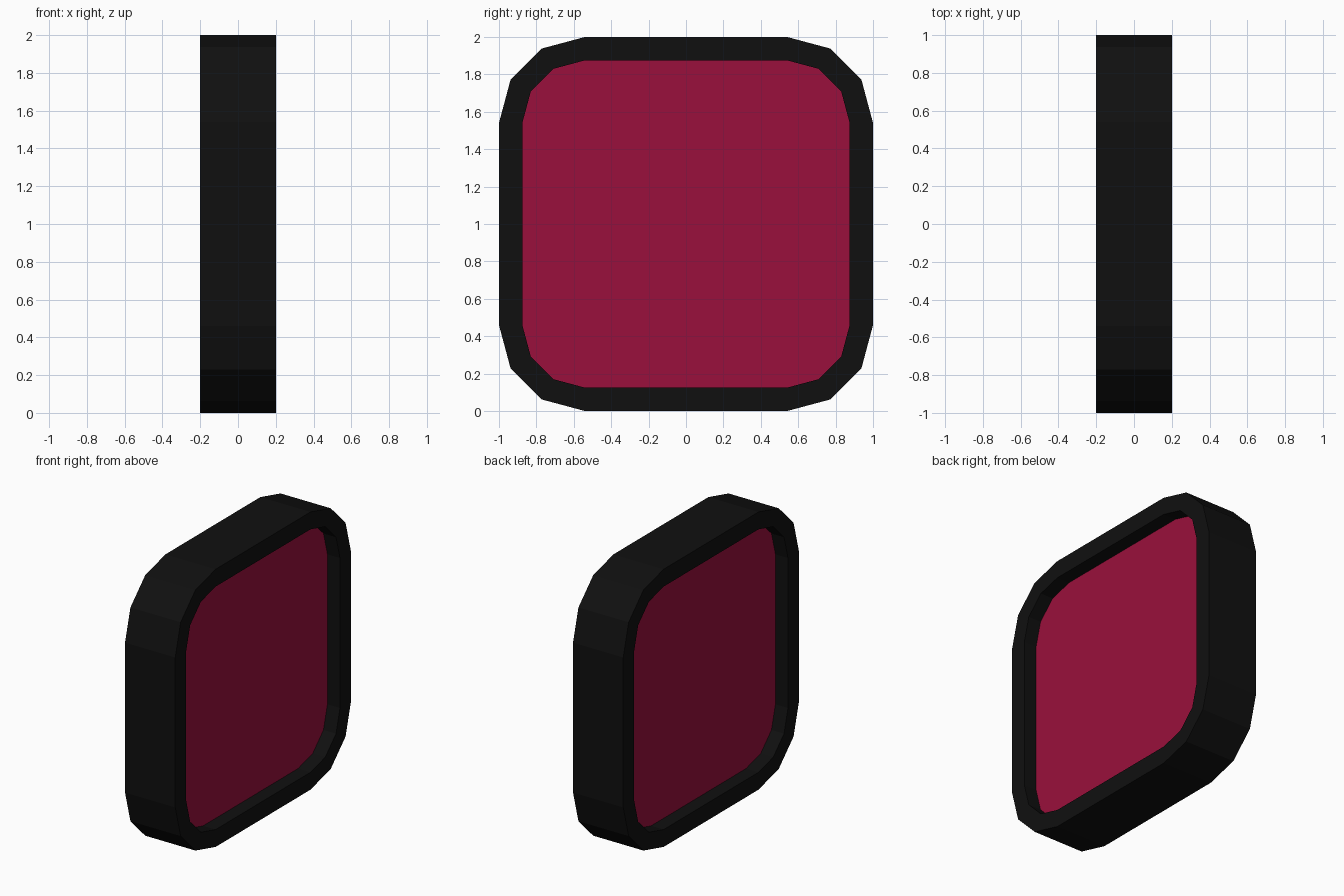
import bpy, bmesh, math

if "Cube" in bpy.data.objects:
    bpy.data.objects.remove(bpy.data.objects["Cube"])

STRAIGHT = 0.54   # corner arc centre, measured from the middle
MID_Z = 1.0


def material(name, color):
    m = bpy.data.materials.new(name)
    m.diffuse_color = color
    m.use_nodes = True
    m.node_tree.nodes["Principled BSDF"].inputs["Base Color"].default_value = m.diffuse_color
    return m


def rounded_square(radius, segments=3):
    """Outline in y/z with low-poly rounded corners."""
    pts = []
    for q, (sy, sz) in enumerate([(1, 1), (-1, 1), (-1, -1), (1, -1)]):
        for i in range(segments + 1):
            a = math.pi / 2 * (q + i / segments)
            pts.append((sy * STRAIGHT + radius * math.cos(a),
                        MID_Z + sz * STRAIGHT + radius * math.sin(a)))
    return pts


def finish(name, bm, mat):
    bmesh.ops.recalc_face_normals(bm, faces=bm.faces[:])
    mesh = bpy.data.meshes.new(name)
    bm.to_mesh(mesh)
    bm.free()
    mesh.materials.append(mat)
    obj = bpy.data.objects.new(name, mesh)
    bpy.context.collection.objects.link(obj)
    return obj


def add_ring(bm, radius, x):
    return [bm.verts.new((x, y, z)) for y, z in rounded_square(radius)]


def bridge(bm, a, b):
    n = len(a)
    for i in range(n):
        j = (i + 1) % n
        bm.faces.new((a[i], a[j], b[j], b[i]))


# Black frame: closed loop of outer wall, two rims and inner wall
bm = bmesh.new()
rings = [add_ring(bm, r, x) for r, x in
         [(0.46, -0.2), (0.46, 0.2), (0.335, 0.2), (0.335, -0.2)]]
for k in range(4):
    bridge(bm, rings[k], rings[(k + 1) % 4])
finish("frame", bm, material("black", (0.005, 0.005, 0.005, 1)))

# Crimson panel, recessed on both sides
bm = bmesh.new()
back, front = add_ring(bm, 0.335, -0.1), add_ring(bm, 0.335, 0.1)
bridge(bm, back, front)
bm.faces.new(back)
bm.faces.new(front)
finish("panel", bm, material("crimson", (0.32, 0.005, 0.045, 1)))
